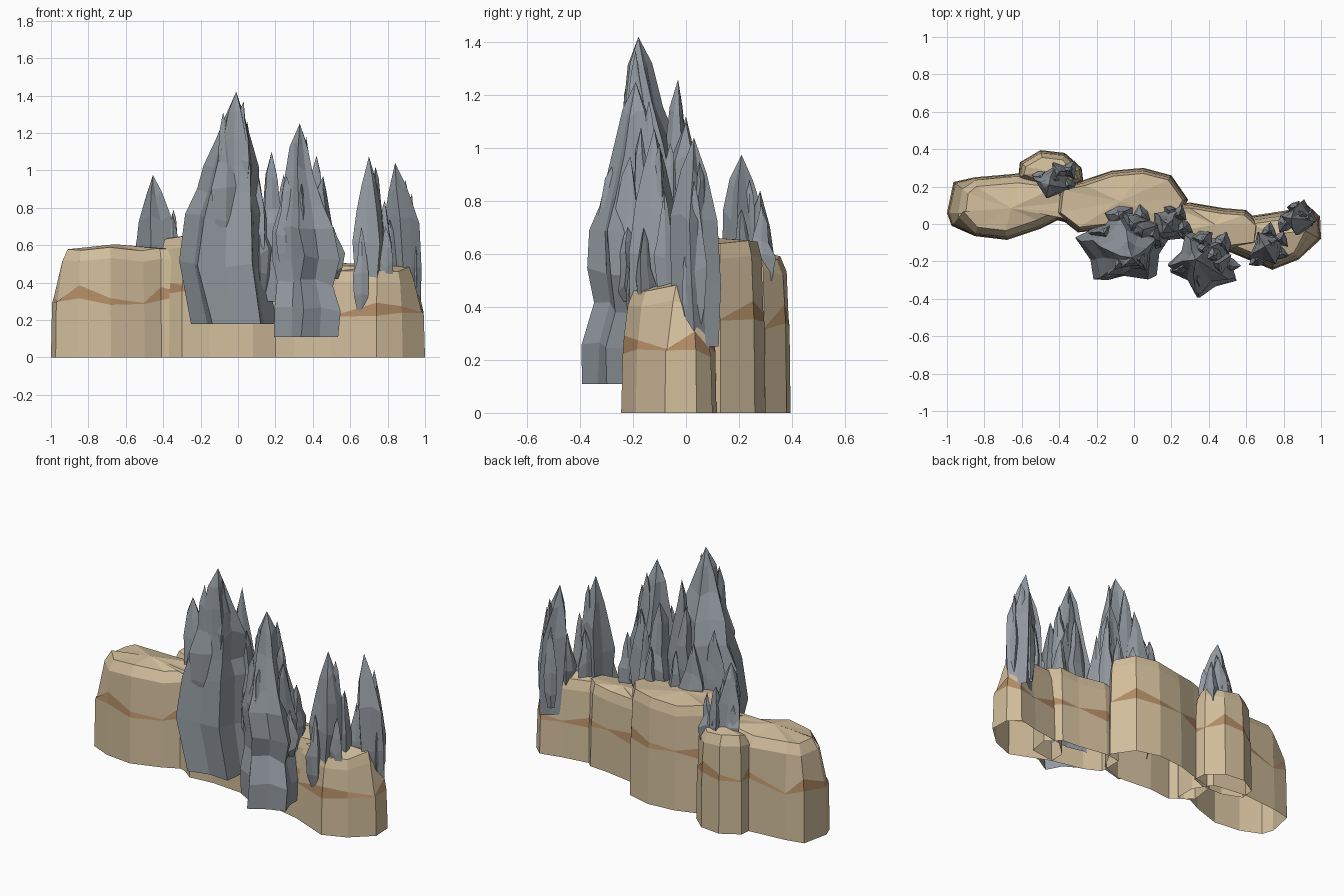
import bpy, math, random
from mathutils import Vector

random.seed(7)


def material(name, rgb):
    m = bpy.data.materials.new(name)
    m.diffuse_color = (*rgb, 1)
    return m


SAND = material("sandstone", (0.64, 0.51, 0.33))
BAND = material("brown_band", (0.44, 0.26, 0.13))
ROCK = material("grey_rock", (0.29, 0.32, 0.35))


def make(name, verts, faces, mats, band=()):
    me = bpy.data.meshes.new(name)
    me.from_pydata(verts, [], faces)
    for m in mats:
        me.materials.append(m)
    for i in band:
        me.polygons[i].material_index = 1
    ob = bpy.data.objects.new(name, me)
    bpy.context.collection.objects.link(ob)
    return ob


def skin(n, rings):
    return [(r * n + i, r * n + (i + 1) % n, (r + 1) * n + (i + 1) % n, (r + 1) * n + i)
            for r in range(rings - 1) for i in range(n)]


# Cliff block: footprint lofted upward with a brown stratum, bevelled rim and capped top
def cliff(name, foot, top, stripe, rim, lean=0.0):
    if sum(a[0] * b[1] - b[0] * a[1] for a, b in zip(foot, foot[1:] + foot[:1])) < 0:
        foot = foot[::-1]
    n = len(foot)
    inward = []
    for i in range(n):
        t = (Vector(foot[(i + 1) % n]) - Vector(foot[i - 1])).normalized()
        inward.append(Vector((-t.y, t.x)))
    tilt = [random.uniform(-0.02, 0.012) for _ in foot]
    wave = [random.uniform(-0.025, 0.025) for _ in foot]
    thick = [(0.005, 0.07, 0.035)[i % 3] for i in range(n)]
    levels = [(0, 0), (stripe, 0.004 + lean * 0.2), (stripe, 0.008 + lean * 0.3),
              (top - 0.07, 0.015 + lean), (top - 0.012, rim + lean)]
    verts = []
    for k, (z, inset) in enumerate(levels):
        for i, p in enumerate(foot):
            # the two outer ends of the wall lean further in
            end = (0, .002, .008, .045, .05)[k] if abs(p[0]) > .94 else 0
            q = Vector(p) + inward[i] * (inset + end)
            dz = (0, wave[i], wave[i] + thick[i], tilt[i], tilt[i])[k]
            verts.append((q.x, q.y, z + dz))
    c = sum((Vector(p) for p in foot), Vector((0, 0))) / n
    verts.append((c.x, c.y, top + 0.005))
    faces = skin(n, 5)
    faces += [(4 * n + i, 4 * n + (i + 1) % n, 5 * n) for i in range(n)]
    make(name, verts, faces, (SAND, BAND), range(n, 2 * n))


cliff("left_cliff", [(-1, .06), (-.965, .225), (-.85, .25), (-.62, .27), (-.4, .24), (-.33, .13),
                     (-.33, .0), (-.41, .02), (-.5, -.025), (-.68, -.085), (-.85, -.065),
                     (-.975, -.01)], .60, .30, .05)
cliff("back_cliff", [(-.62, .24), (-.61, .33), (-.5, .395), (-.37, .38), (-.28, .3),
                     (-.27, .22), (-.36, .19), (-.5, .19)], .605, .33, .04)
cliff("middle_cliff", [(-.27, .235), (-.12, .285), (.05, .3), (.2, .26), (.29, .13), (.22, 0),
                       (.08, -.05), (-.15, -.03), (-.3, -.045), (-.42, .05), (-.4, .2)],
      .655, .34, .03)
cliff("right_middle_cliff", [(.2, .1), (.3, .115), (.48, .085), (.6, .075), (.68, 0),
                             (.66, -.12), (.5, -.145), (.3, -.1), (.2, -.05)], .505, .25, .03)
cliff("right_cliff", [(.5, -.05), (.6, .04), (.8, .07), (.93, .1), (.995, .04), (1, -.08),
                      (.88, -.19), (.74, -.245), (.5, -.145)], .49, .22, .035, .01)


# Jagged rock spire: rings of (z, x, y, rx, ry) with deep fixed ridges, ending in a tip
def spire(name, rings, tip, n=10, jag=0.1, turn=None):
    turn = random.uniform(0, math.tau) if turn is None else math.radians(turn)
    ridge = [1.1 - (i % 2) * 0.34 + random.uniform(-jag, jag) * .5 for i in range(n)]
    verts = []
    for k, (z, x, y, rx, ry) in enumerate(rings):
        for i in range(n):
            a = turn + math.tau * i / n + random.uniform(-.08, .08)
            f = ridge[i] + random.uniform(-jag, jag) * .8
            dz = random.uniform(-.025, .025) if k else 0
            verts.append((x + rx * f * math.cos(a), y + ry * f * math.sin(a), z + dz))
    verts.append(tip)
    m = len(rings)
    faces = skin(n, m) + [((m - 1) * n + i, (m - 1) * n + (i + 1) % n, m * n) for i in range(n)]
    make(name, verts, faces, (ROCK,))


# Small side shards: (x, y, bottom z, top z, radius)
def shards(name, items):
    for k, (x, y, z0, z1, r) in enumerate(items):
        h = z1 - z0
        rings = [(z0 + h * t, x + random.uniform(-.1, .1) * r, y + random.uniform(-.1, .1) * r,
                  r * s, r * s) for t, s in
                 ((0, .5), (.18, .9), (.42, 1), (.62, .66), (.84, .36))]
        spire(f"{name}_shard_{k + 1}", rings, (x, y, z1), 6, 0.12)


# Tall central spire
spire("tall_spire", [(.18, -.015, -.125, .215, .185), (.5, -.08, -.12, .23, .2),
                     (.75, -.065, -.125, .195, .175), (.88, -.05, -.13, .16, .14),
                     (1.03, -.03, -.145, .14, .11), (1.18, -.025, -.165, .085, .075),
                     (1.3, -.02, -.178, .05, .045)],
      (-.01, -.18, 1.42), jag=.06, turn=24)
shards("tall_spire", [(.05, -.03, .5, 1.26, .08), (-.08, -.21, .6, 1.31, .075),
                      (.03, -.19, .8, 1.37, .05), (.1, -.06, .4, 1.02, .07),
                      (-.16, -.05, .5, 1.0, .07), (-.08, .04, .45, .93, .08),
                      (0, .0, .5, 1.12, .075), (.04, .04, .5, .85, .06)])

# Front right spire with its stepped, flaring foot
spire("front_spire", [(.11, .375, -.23, .17, .15), (.25, .38, -.23, .17, .15),
                      (.4, .365, -.21, .14, .125), (.53, .375, -.2, .175, .16),
                      (.68, .36, -.21, .16, .15), (.8, .35, -.2, .115, .12),
                      (1.0, .335, -.19, .07, .075), (1.13, .33, -.19, .048, .045)],
      (.33, -.19, 1.25), jag=.06, turn=44)
shards("front_spire", [(.365, -.14, .6, 1.18, .05), (.42, -.17, .5, 1.08, .06),
                       (.455, -.21, .4, .97, .07), (.26, -.23, .45, .97, .055),
                       (.51, -.22, .42, .7, .05), (.37, -.09, .4, .98, .065),
                       (.34, -.28, .5, .93, .06), (.47, -.1, .4, .8, .055)])

# Thin spire between the two large ones
spire("thin_spire", [(.3, .18, -.01, .09, .09), (.55, .18, -.01, .1, .1),
                     (.72, .18, 0, .08, .085), (.8, .18, 0, .055, .06),
                     (.96, .18, -.01, .042, .045)], (.18, 0, 1.1), 8)
shards("thin_spire", [(.245, .05, .4, .98, .045), (.265, -.02, .35, .87, .05),
                      (.13, -.08, .35, .85, .05), (.19, .07, .45, .85, .04)])

# Right pair of spires
spire("right_spire", [(.4, .7, -.13, .075, .08), (.6, .705, -.13, .095, .09),
                      (.78, .705, -.12, .075, .075), (.93, .7, -.12, .045, .045)],
      (.7, -.12, 1.075), 8)
shards("right_spire", [(.735, -.1, .5, 1.02, .045), (.785, -.08, .38, .84, .045),
                       (.66, -.19, .25, .7, .045), (.79, -.16, .36, .7, .04),
                       (.72, -.04, .4, .78, .045)])
spire("far_right_spire", [(.25, .9, .045, .07, .07), (.5, .89, .035, .082, .085),
                          (.74, .88, .03, .085, .08), (.9, .852, .03, .045, .045)],
      (.84, .03, 1.04), 8)
shards("far_right_spire", [(.895, .05, .5, .95, .045), (.93, .03, .3, .88, .045),
                           (.81, 0, .38, .74, .05), (.86, .09, .3, .8, .04)])

# Back left spire
spire("back_spire", [(.4, -.43, .23, .08, .07), (.6, -.43, .23, .1, .085),
                     (.75, -.445, .22, .075, .07), (.87, -.455, .21, .04, .042)],
      (-.455, .21, .975), 8)
shards("back_spire", [(-.4, .28, .45, .84, .055), (-.345, .285, .45, .79, .05),
                      (-.42, .24, .5, .88, .045), (-.5, .25, .48, .74, .04),
                      (-.35, .21, .45, .77, .045)])
